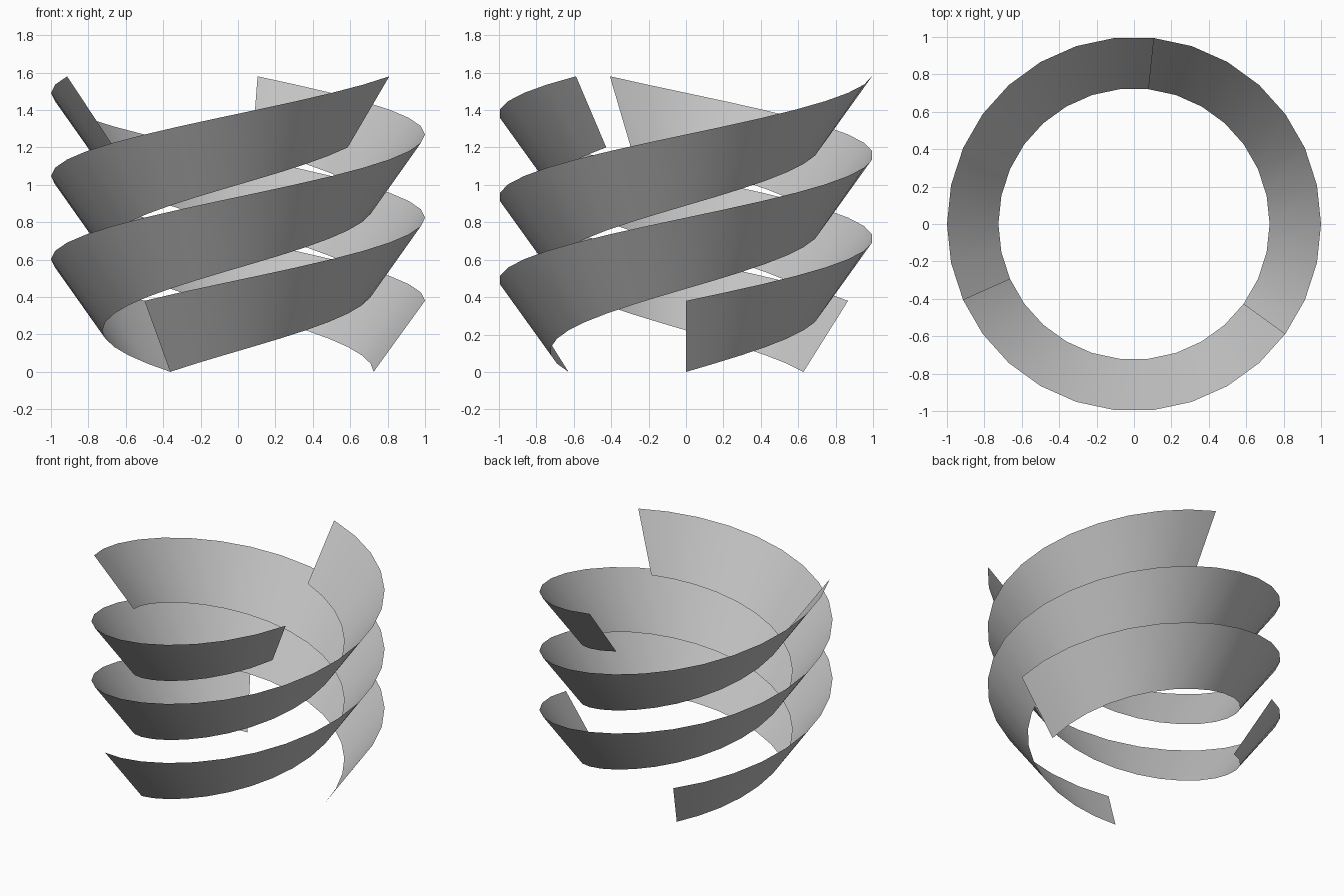
import bpy
import bmesh
from math import cos, sin, radians

STRANDS = 3          # ribbons, evenly spaced round the axis
STEPS = 27           # flat segments along each ribbon
STEP_ANGLE = 12      # degrees per segment
RISE = 1.2           # climb from start to end
INNER_RADIUS, OUTER_RADIUS = 0.725, 1.0
LIP_HEIGHT = 0.38    # outer edge sits above the inner edge

if "Cube" in bpy.data.objects:
    bpy.data.objects.remove(bpy.data.objects["Cube"])

# Plain grey material
grey = bpy.data.materials.new("grey")
grey.use_nodes = True
colour = (0.55, 0.55, 0.55, 1)
grey.diffuse_color = colour
for node in grey.node_tree.nodes:
    if node.type == "BSDF_PRINCIPLED":
        node.inputs["Base Color"].default_value = colour


def helical_ribbon(name, start_angle):
    """Sweep a slanted line round and up the axis as a thin open sheet."""
    bm = bmesh.new()
    previous = None
    for i in range(STEPS + 1):
        a = radians(start_angle + i * STEP_ANGLE)
        z = RISE * i / STEPS
        inner = bm.verts.new((INNER_RADIUS * cos(a), INNER_RADIUS * sin(a), z))
        outer = bm.verts.new((OUTER_RADIUS * cos(a), OUTER_RADIUS * sin(a), z + LIP_HEIGHT))
        if previous:
            face = bm.faces.new((previous[0], previous[1], outer, inner))
            face.smooth = True
        previous = (inner, outer)
    mesh = bpy.data.meshes.new(name)
    bm.to_mesh(mesh)
    bm.free()
    mesh.materials.append(grey)
    ribbon = bpy.data.objects.new(name, mesh)
    bpy.context.collection.objects.link(ribbon)
    return ribbon


# Three interleaved ribbons
for k in range(STRANDS):
    helical_ribbon(f"helical_ribbon_{k + 1}", 360 * k / STRANDS)
